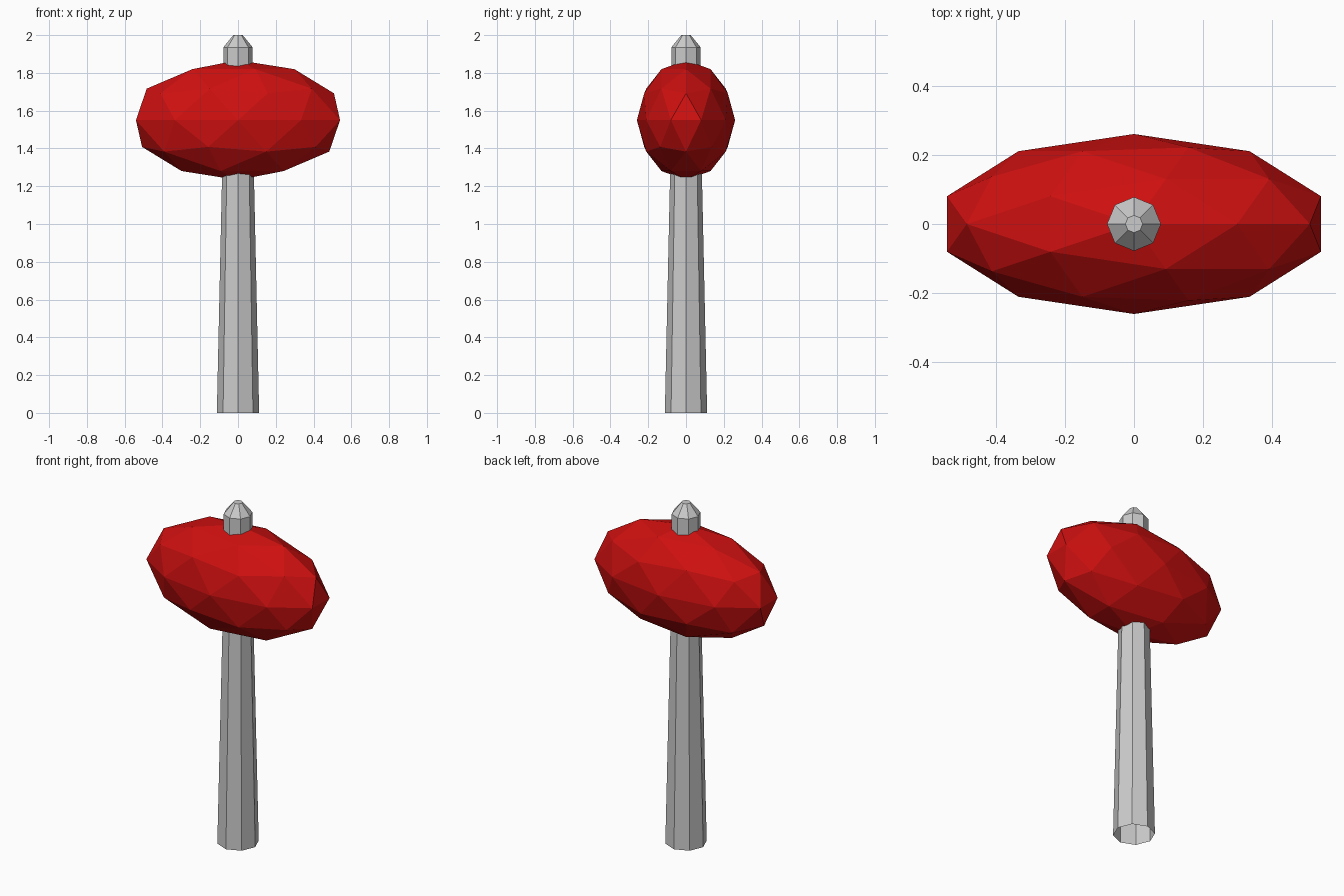
import bpy
import bmesh
from math import cos, sin, pi

cube = bpy.data.objects.get("Cube")
if cube:
    bpy.data.objects.remove(cube, do_unlink=True)


def make_material(name, color):
    mat = bpy.data.materials.new(name)
    mat.use_nodes = True
    mat.diffuse_color = color
    bsdf = mat.node_tree.nodes["Principled BSDF"]
    bsdf.inputs["Base Color"].default_value = color
    bsdf.inputs["Roughness"].default_value = 0.8
    return mat


def add_object(name, bm, mat):
    mesh = bpy.data.meshes.new(name)
    bm.to_mesh(mesh)
    bm.free()
    mesh.materials.append(mat)
    obj = bpy.data.objects.new(name, mesh)
    bpy.context.collection.objects.link(obj)
    return obj


red = make_material("red", (0.62, 0.005, 0.005, 1))
grey = make_material("light grey", (0.6, 0.6, 0.6, 1))

# Faceted head: a stretched low-poly icosphere
bm = bmesh.new()
bmesh.ops.create_icosphere(bm, subdivisions=2, radius=1)
bmesh.ops.scale(bm, vec=(0.568, 0.26, 0.317), verts=bm.verts)
bmesh.ops.translate(bm, vec=(0, 0, 1.55), verts=bm.verts)
add_object("head", bm, red)

# Eight-sided tapered handle, open at the foot, running through to a pointed tip
SIDES = 8
profile = [(0.112, 0), (0.078, 1.55), (0.078, 1.935), (0.025, 2.0)]
bm = bmesh.new()
rings = [[bm.verts.new((r * cos(2 * pi * i / SIDES), r * sin(2 * pi * i / SIDES), z))
          for i in range(SIDES)] for r, z in profile]
for low, high in zip(rings, rings[1:]):
    for i in range(SIDES):
        j = (i + 1) % SIDES
        bm.faces.new((low[i], low[j], high[j], high[i]))
bm.faces.new(rings[-1])
add_object("handle", bm, grey)
